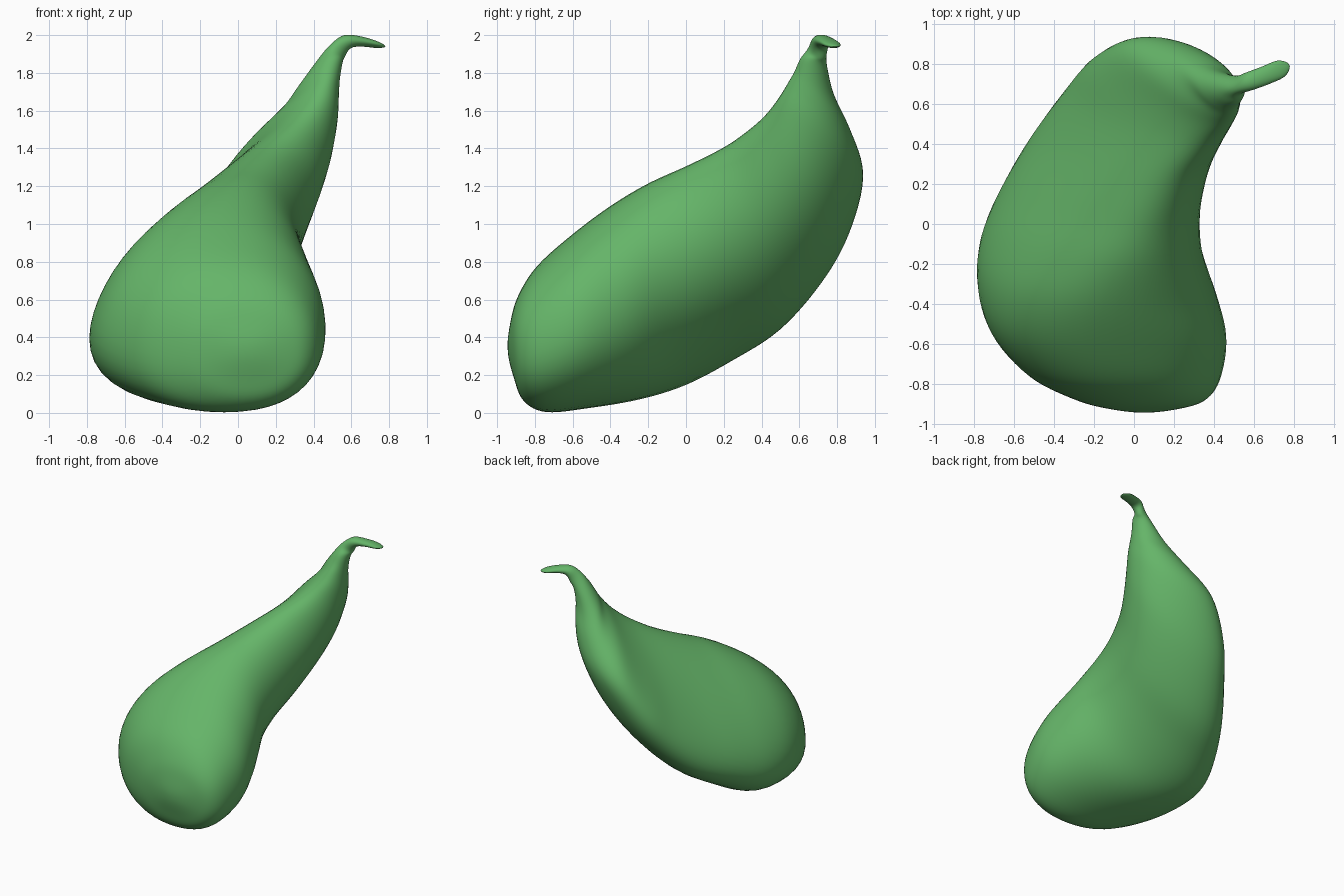
import bpy, bmesh
from math import sin, cos, pi
from mathutils import Vector

N, STEPS = 48, 6

# Body sections: upper edge (y, z), lower edge (y, z), x range,
# lean, droop of the right flank, squareness, flattening of the lower right
BODY = [
    (-0.93, 0.48, -0.91, 0.18, -0.15, 0.25, 0.00, 0.00, 0.92, 0),
    (-0.89, 0.62, -0.86, 0.06, -0.31, 0.37, 0.04, 0.05, 0.90, 0),
    (-0.79, 0.78, -0.74, 0.00, -0.53, 0.44, 0.10, 0.15, 0.90, 0),
    (-0.60, 0.95, -0.52, 0.02, -0.715, 0.47, 0.19, 0.24, 0.91, 0.01),
    (-0.40, 1.10, -0.25, 0.06, -0.785, 0.415, 0.34, 0.32, 0.94, 0.04),
    (-0.20, 1.22, 0.00, 0.13, -0.765, 0.345, 0.54, 0.36, 0.98, 0.08),
    (0.00, 1.31, 0.25, 0.26, -0.66, 0.34, 0.68, 0.42, 1.0, 0.10),
    (0.20, 1.41, 0.50, 0.42, -0.51, 0.385, 0.76, 0.42, 1.0, 0.10),
    (0.33, 1.50, 0.72, 0.67, -0.35, 0.45, 0.81, 0.42, 1.0, 0.09),
    (0.42, 1.58, 0.865, 0.93, -0.22, 0.50, 0.88, 0.45, 1.0, 0.06),
    (0.49, 1.67, 0.945, 1.25, -0.03, 0.53, 0.90, 0.42, 1.0, 0.03),
    (0.54, 1.75, 0.87, 1.50, 0.20, 0.535, 0.74, 0.30, 1.0, 0),
    (0.575, 1.81, 0.785, 1.68, 0.315, 0.54, 0.52, 0.16, 1.0, 0),
    (0.61, 1.885, 0.75, 1.82, 0.405, 0.555, 0.30, 0.06, 1.0, 0),
]

# Hooked stem sections: centre, two half-axes
STEM = [
    ((0.525, 0.697, 1.914), (0.040, 0.01, -0.032), (0.006, -0.046, 0.015)),
    ((0.578, 0.715, 1.966), (0.016, 0.01, -0.035), (0.02, -0.043, 0)),
    ((0.66, 0.745, 1.965), (0, 0, -0.026), (0.02, -0.043, 0)),
    ((0.74, 0.78, 1.948), (0, 0, -0.017), (0.018, -0.04, 0)),
]


def body_section(ty, tz, by, bz, x0, x1, *shape):
    c = Vector(((x0 + x1) / 2, (ty + by) / 2, (tz + bz) / 2))
    u = Vector(((x1 - x0) / 2, 0, 0))
    v = Vector((0, (ty - by) / 2, (tz - bz) / 2))
    return (c, u, v) + shape


def spline(a, b, c, d, t):
    return 0.5 * (2 * b + (c - a) * t + (2 * a - 5 * b + 4 * c - d) * t * t
                  + (3 * b - a - 3 * c + d) * t ** 3)


def power(x, p):
    return (1 if x >= 0 else -1) * abs(x) ** p


def point(c, u, v, lean, droop, p, flat, s):
    f = lean - droop * (1 + cos(s)) / 2
    co, si = power(cos(s), p), power(sin(s), p)
    k = 1 - flat * max(0, cos(s + 0.8)) ** 4
    return c + (u * (cos(f) * co + sin(f) * si) + v * si) * k


def mirrored(s):
    return (s[0], -s[1], -s[2]) + s[3:]


zero = Vector((0, 0, 0))
secs = [(Vector((0.05, -0.945, 0.33)), zero, zero, 0, 0, 0.92, 0)]
secs += [body_section(*r) for r in BODY]
secs += [(Vector(c), Vector(u), Vector(v), 0, 0, 1.0, 0) for c, u, v in STEM]
secs.append((Vector((0.78, 0.797, 1.94)), zero, zero, 0, 0, 1.0, 0))
# Mirrored end sections round off both ends
secs = [mirrored(secs[1])] + secs + [mirrored(secs[-2])]

# Smooth loft through all sections
bm = bmesh.new()
rings = []
for i in range(1, len(secs) - 2):
    for j in range(STEPS):
        if i == 1 and j == 0:
            continue
        sec = [spline(*q, j / STEPS) for q in zip(*secs[i - 1:i + 3])]
        rings.append([bm.verts.new(point(*sec, 2 * pi * n / N))
                      for n in range(N)])
for r, s in zip(rings, rings[1:]):
    for n in range(N):
        m = (n + 1) % N
        bm.faces.new((r[n], r[m], s[m], s[n]))
for ring, sec in ((rings[0], secs[1]), (rings[-1], secs[-2])):
    pole = bm.verts.new(sec[0])
    for n in range(N):
        bm.faces.new((ring[n], ring[(n + 1) % N], pole))

# Even out small ripples
for _ in range(4):
    bmesh.ops.smooth_vert(bm, verts=bm.verts, factor=0.5, use_axis_x=True,
                          use_axis_y=True, use_axis_z=True)
bmesh.ops.recalc_face_normals(bm, faces=bm.faces)
for f in bm.faces:
    f.smooth = True
mesh = bpy.data.meshes.new("gourd_pod")
bm.to_mesh(mesh)
bm.free()
pod = bpy.data.objects.new("gourd_pod", mesh)
bpy.context.collection.objects.link(pod)

# Green skin
mat = bpy.data.materials.new("green_skin")
mat.diffuse_color = (0.13, 0.46, 0.14, 1)
mesh.materials.append(mat)
